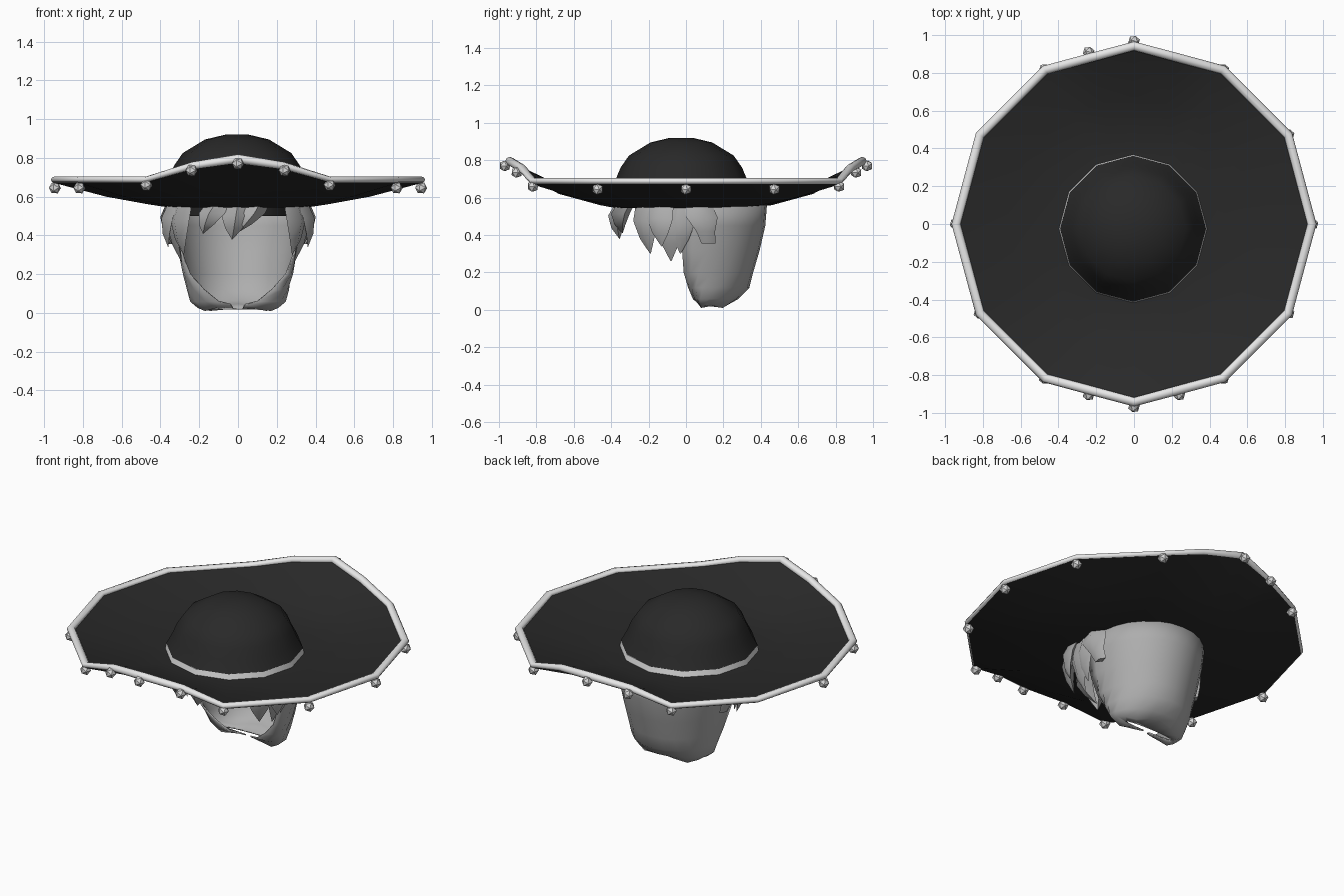
import bpy, bmesh, math
from mathutils import Vector

if "Cube" in bpy.data.objects:
    bpy.data.objects.remove(bpy.data.objects["Cube"])


def mat(name, v):
    m = bpy.data.materials.new(name)
    m.diffuse_color = (v, v, v, 1)
    m.use_nodes = True
    m.node_tree.nodes["Principled BSDF"].inputs["Base Color"].default_value = m.diffuse_color
    return m


BLACK = mat("black felt", 0.022)
WHITE = mat("white trim", 0.8)
GREY = mat("grey hair", 0.42)
BEAD = mat("pale pompom", 0.68)


def make(name, verts, faces, material, angle=40):
    me = bpy.data.meshes.new(name)
    me.from_pydata([tuple(v) for v in verts], [], faces)
    bm = bmesh.new()
    bm.from_mesh(me)
    bmesh.ops.recalc_face_normals(bm, faces=bm.faces)
    bm.to_mesh(me)
    bm.free()
    ob = bpy.data.objects.new(name, me)
    bpy.context.collection.objects.link(ob)
    me.materials.append(material)
    bpy.ops.object.select_all(action='DESELECT')
    ob.select_set(True)
    bpy.context.view_layer.objects.active = ob
    bpy.ops.object.shade_smooth_by_angle(angle=math.radians(angle))
    return ob


def loft(name, rings, material, closed=True, wrap=False, caps=(), angle=40):
    """Join equal-length rings of points with quads."""
    n, k = len(rings[0]), len(rings)
    faces = []
    for i in range(k if wrap else k - 1):
        for j in range(n if closed else n - 1):
            a, b, c = i * n, ((i + 1) % k) * n, (j + 1) % n
            faces.append((a + j, a + c, b + c, b + j))
    if 0 in caps:
        faces.append(tuple(range(n)))
    if 1 in caps:
        faces.append(tuple(range((k - 1) * n, k * n)))
    return make(name, [p for r in rings for p in r], faces, material, angle)


def circle(r, z, cx=0, cy=0, n=12):
    return [Vector((cx + r * math.cos(math.tau * j / n),
                    cy + r * math.sin(math.tau * j / n), z)) for j in range(n)]


def brim_ring(r, z, lift=0.0, cy=0.0):
    """Twelve-sided ring, split and lifted in a bow at the front and back."""
    pts, ring = [], circle(r, z, 0, cy)
    for j, p in enumerate(ring):
        q = ring[(j + 1) % 12]
        pts.append(p + Vector((0, 0, lift if j in (3, 9) else 0)))
        if j in (2, 3, 8, 9):
            pts.append((p + q) / 2 + Vector((0, 0, lift * .66)))
    return pts


# Brim: closed twelve-sided plate, turned up at front and back
loft("brim", [brim_ring(.36, .6, cy=-.02), brim_ring(.46, .6), brim_ring(.68, .628, .025),
              brim_ring(.94, .69, .105), brim_ring(.953, .672, .105),
              brim_ring(.68, .6, .02), brim_ring(.46, .56), brim_ring(.36, .545, cy=-.02)],
     BLACK, wrap=True)

# White tube around the brim edge, slightly thicker where it rises
tube = []
for p in brim_ring(.942, .688, .107):
    out = Vector((p.x, p.y, 0)).normalized()
    h = .017 + .06 * max(0, p.z - .69)
    tube.append([p + out * .024 * math.cos(a) + Vector((0, 0, h * math.sin(a)))
                 for a in [math.tau * k / 8 for k in range(8)]])
loft("brim_trim", tube, WHITE, wrap=True, angle=60)

# Crown dome with white band below it
dome = [(.386, .632), (.35, .70), (.325, .76), (.28, .825), (.165, .895), (.06, .92)]
loft("crown", [circle(r, z, -.005, -.025) for r, z in dome], BLACK, caps=(1,), angle=50)
loft("crown_band", [circle(r, z, -.005, -.025) for r, z in ((.393, .595), (.385, .634))], WHITE)
# Lining under the crown
loft("crown_lining", [circle(.27, z, 0, .1) for z in (.57, .5)], BLACK, caps=(0, 1))


# Pompoms hanging under the brim edge
def pompom(x, y, z):
    bm = bmesh.new()
    bmesh.ops.create_icosphere(bm, subdivisions=1, radius=.032)
    me = bpy.data.meshes.new("pompom")
    bm.to_mesh(me)
    bm.free()
    me.materials.append(BEAD)
    ob = bpy.data.objects.new("pompom", me)
    ob.location = (x, y, z)
    ob.rotation_euler = (.3, .5, .4)
    bpy.context.collection.objects.link(ob)


for j in range(12):
    if j == 5:
        continue
    a = math.tau * j / 12
    r = .968 if j in (3, 9) else .945
    z = .77 if j in (3, 9) else .66 if j in (2, 4, 8, 10) else .645
    pompom(r * math.cos(a), r * math.sin(a), z)
for x, y in ((-.24, -.905), (.24, -.905), (-.24, .91)):
    pompom(x, y, .735)

# Hair shell, open at the face and closed underneath:
# z, centre y, width, depth, front edge y, half sweep
shell = [(.575, .08, .335, .35, -.03, 110), (.45, .065, .325, .355, -.03, 106),
         (.32, .055, .305, .335, -.02, 106), (.2, .06, .28, .295, -.01, 118),
         (.12, .07, .26, .265, .015, 138), (.06, .085, .245, .19, .04, 156),
         (.03, .1, .215, .13, .07, 170), (.022, .13, .17, .02, .11, 172)]
rings = []
for i, (z, yc, rx, ry, edge, sweep) in enumerate(shell):
    ring = []
    for j in range(17):
        s = math.radians(sweep)
        a = s * (j / 8 - 1)
        c = math.cos(a)
        y = yc + (ry * c if c > 0 else (edge - yc) * c / math.cos(s))
        jag = (.014 if j % 4 == 0 else -.016 if j % 4 == 2 else 0) if i == 6 else 0
        ring.append(Vector((rx * math.sin(a), y, z + jag)))
    rings.append(ring)
hair = loft("hair_shell", rings, GREY, closed=False, angle=60)
mod = hair.modifiers.new("thickness", 'SOLIDIFY')
mod.thickness = .008
mod.offset = 0


# Pointed locks of hair: flattened four-sided spikes bulging outwards
def lock(name, base, tip, width, end=.03, thick=.45):
    b, t = Vector(base), Vector(tip)
    out = Vector((b.x, b.y, 0)).normalized()
    side = Vector((-out.y, out.x, 0))
    rings = []
    for f, w, bulge in ((0, .9, 0), (.35, 1, .025), (.7, .6, .02), (1, end, 0)):
        c = b.lerp(t, f) + out * bulge
        h = width * w / 2
        rings.append([c + side * h, c + out * h * thick, c - side * h, c - out * h * thick])
    loft(name, rings, GREY, caps=(0, 1), angle=50)


# Front fringe
lock("fringe_left", (-.10, -.32, .57), (-.18, -.34, .41), .14, thick=.7)
lock("fringe_middle", (.0, -.33, .57), (-.03, -.355, .38), .15, thick=.7)
lock("fringe_right", (.10, -.32, .57), (-.01, -.34, .41), .15, thick=.7)
# Side locks on both sides
for s, n in ((-1, "left"), (1, "right")):
    lock(n + "_temple_lock", (s * .28, -.21, .57), (s * .28, -.19, .30), .16)
    lock(n + "_outer_lock", (s * .33, -.13, .57), (s * .36, -.13, .34), .15)
    lock(n + "_cheek_lock", (s * .32, -.08, .57), (s * .29, -.08, .26), .16)
    lock(n + "_ear_lock", (s * .33, -.01, .57), (s * .31, -.03, .30), .14)
    lock(n + "_side_tuft", (s * .335, .06, .57), (s * .345, .12, .355), .17, .45)
